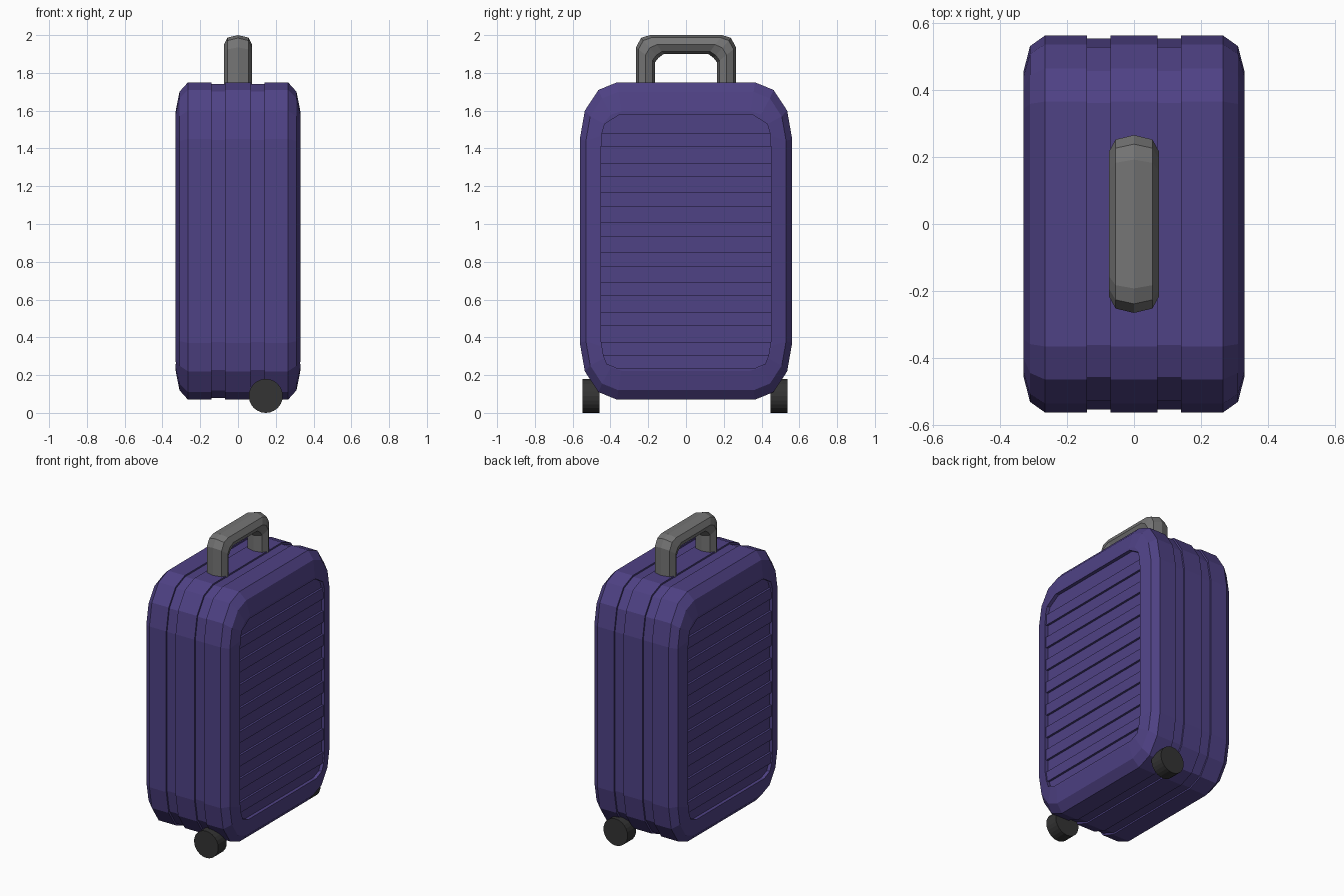
import bpy, bmesh
from math import sin, cos, pi
from mathutils import Matrix

if "Cube" in bpy.data.objects:
    bpy.data.objects.remove(bpy.data.objects["Cube"])

MID_Z = 0.91


def material(name, color):
    m = bpy.data.materials.new(name)
    m.diffuse_color = (*color, 1)
    m.use_nodes = True
    m.node_tree.nodes["Principled BSDF"].inputs["Base Color"].default_value = m.diffuse_color
    return m


def finish(bm, name, mat):
    bmesh.ops.recalc_face_normals(bm, faces=bm.faces)
    me = bpy.data.meshes.new(name)
    bm.to_mesh(me)
    bm.free()
    ob = bpy.data.objects.new(name, me)
    bpy.context.collection.objects.link(ob)
    if mat:
        me.materials.append(mat)
    return ob


def loft(bm, rings):
    """Skin a list of equal-length point rings and cap both ends."""
    vs = [[bm.verts.new(p) for p in r] for r in rings]
    n = len(vs[0])
    for a, b in zip(vs, vs[1:]):
        for i in range(n):
            j = (i + 1) % n
            bm.faces.new((a[i], a[j], b[j], b[i]))
    bm.faces.new(vs[0])
    bm.faces.new(vs[-1])


def outline(x, hy, hz, cy, cz):
    """Rounded rectangle in the YZ plane, three segments per corner."""
    pts = []
    for q, (sy, sz) in enumerate([(1, 1), (-1, 1), (-1, -1), (1, -1)]):
        for k in range(4):
            a = q * pi / 2 + k * pi / 6
            pts.append((x, sy * (hy - cy) + cy * cos(a),
                        MID_Z + sz * (hz - cz) + cz * sin(a)))
    return pts


def carve(ob, shapes, floor):
    """Cut half-profiles, mirrored in y, into both broad sides down to x = floor."""
    bm = bmesh.new()
    for side in (-1, 1):
        for s in shapes:
            poly = s + [(-y, z) for y, z in reversed(s)]
            loft(bm, [[(side * x, y, z) for y, z in poly] for x in (floor, 0.37)])
    cutter = finish(bm, "groove_cutter", None)
    cutter.hide_render = True
    mod = ob.modifiers.new("grooves", 'BOOLEAN')
    mod.operation = 'DIFFERENCE'
    mod.solver = 'EXACT'
    mod.object = cutter
    bpy.context.view_layer.objects.active = ob
    bpy.ops.object.modifier_apply(modifier=mod.name)
    bpy.data.objects.remove(cutter)


purple = material("purple_shell", (0.078, 0.054, 0.235))
grey = material("handle_grey", (0.175, 0.175, 0.175))
black = material("wheel_black", (0.034, 0.034, 0.034))

# Shell: stacked outlines across x, with two shallow bands running round it
full = (0.562, 0.84, 0.197, 0.30)
band = (0.553, 0.83, 0.193, 0.296)
half = [(0.33, 0.452, 0.687, 0.11, 0.13), (0.31, 0.53, 0.79, 0.172, 0.26),
        (0.265, *full), (0.14, *full), (0.14, *band), (0.07, *band), (0.07, *full)]
bm = bmesh.new()
loft(bm, [outline(*r) for r in half] +
     [outline(-r[0], *r[1:]) for r in reversed(half)])
shell = finish(bm, "suitcase_shell", purple)

# Broad sides: shallow sunken panel, then deeper horizontal grooves
top = [(0.445, 1.48), (0.43, 1.53), (0.35, 1.58)]
bottom = [(0.36, 0.235), (0.42, 0.26), (0.437, 0.305)]
grooves = []
for i in range(7):
    z = 0.376 + i * 0.158
    grooves.append([(0.449, z), (0.449, z + 0.084)])
carve(shell, [bottom + [(0.449, 0.376), (0.449, 1.408)] + top], 0.321)
carve(shell, grooves + [top, bottom], 0.307)

# Handle: octagonal section swept along a squared arch
section = [(0, 1), (0.055, 0.74), (0.075, 0), (0.055, -0.74),
           (0, -1), (-0.055, -0.74), (-0.075, 0), (-0.055, 0.74)]
# each station: centre y, z and half-thickness direction y, z
path = [(0.215, 1.71, 0.05, 0), (0.215, 1.895, 0.05, 0.04),
        (0.192, 1.932, 0.046, 0.053), (0.155, 1.95, 0.037, 0.05)]
path += [(-y, z, -dy, dz) for y, z, dy, dz in reversed(path)]
bm = bmesh.new()
loft(bm, [[(x, y + d * dy, z + d * dz) for x, d in section]
          for y, z, dy, dz in path])
finish(bm, "carry_handle", grey)

# Wheels: one pair along the lower right edge
for name, y in (("front_wheel", -0.503), ("back_wheel", 0.493)):
    bm = bmesh.new()
    bmesh.ops.create_cone(bm, cap_ends=True, segments=24, radius1=0.09,
                          radius2=0.09, depth=0.09,
                          matrix=Matrix.Translation((0.147, y, 0.09)) @
                          Matrix.Rotation(pi / 2, 4, 'X'))
    finish(bm, name, black)
